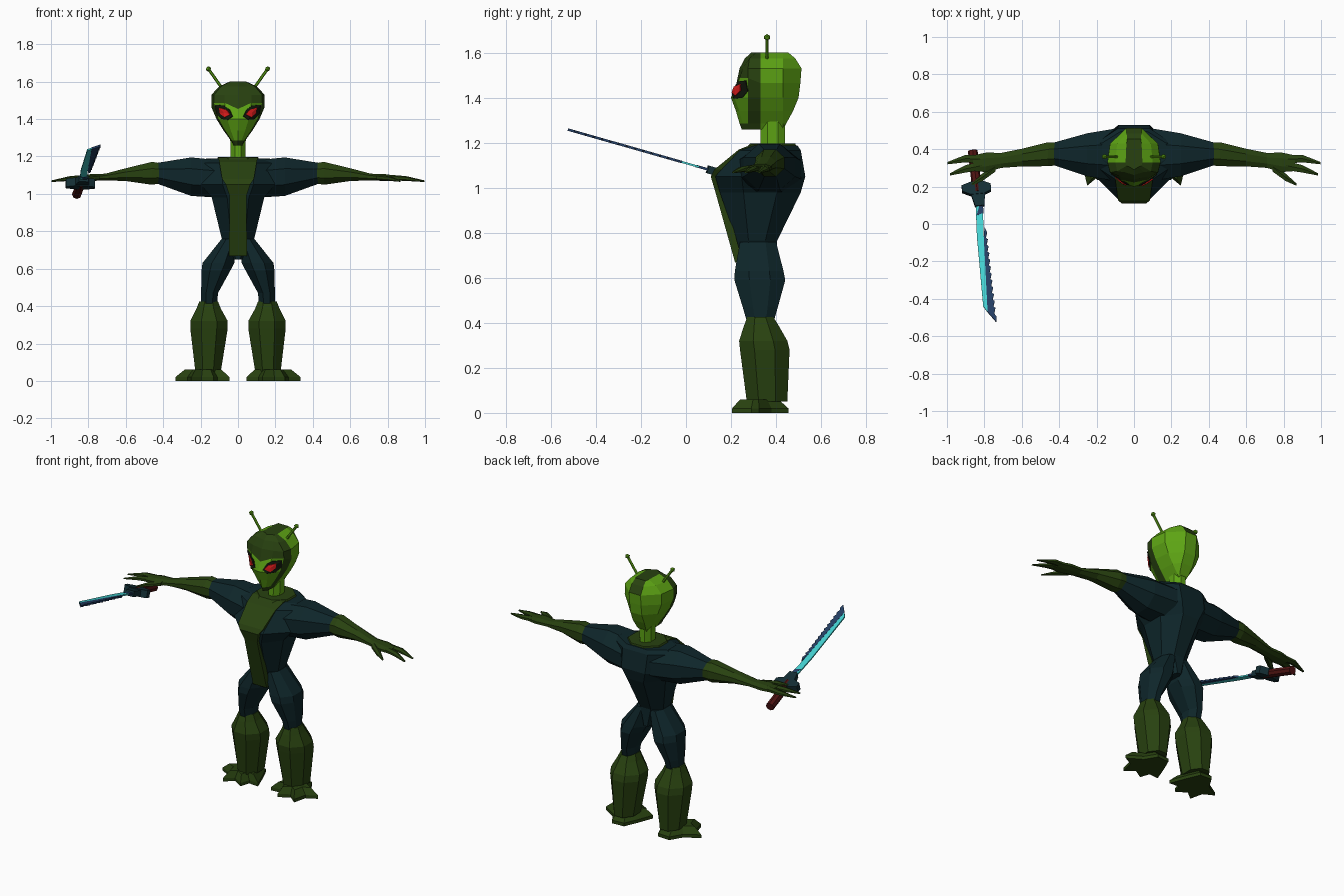
import bpy, bmesh
from math import pi, cos, sin
from mathutils import Matrix, Vector
from mathutils.bvhtree import BVHTree

if "Cube" in bpy.data.objects:
    bpy.data.objects.remove(bpy.data.objects["Cube"])


def material(name, r, g, b):
    m = bpy.data.materials.new(name)
    m.use_nodes = True
    m.diffuse_color = (r, g, b, 1)
    m.node_tree.nodes["Principled BSDF"].inputs["Base Color"].default_value = (r, g, b, 1)
    return m


SKIN = material("bright green skin", .11, .37, .007)
ARMOR = material("dark green armor", .021, .053, .005)
SUIT = material("dark teal suit", .0044, .019, .023)
RED = material("red eye", .75, .012, .012)
BLACK = material("black eye rim", .006, .009, .004)
CYAN = material("cyan blade", .06, .66, .66)
NAVY = material("navy blade", .018, .05, .13)
GUARD = material("teal guard", .007, .028, .035)
GRIP = material("dark red grip", .08, .007, .006)


def finish(name, bm, *mats):
    bmesh.ops.recalc_face_normals(bm, faces=bm.faces)
    mesh = bpy.data.meshes.new(name)
    bm.to_mesh(mesh)
    bm.free()
    for m in mats:
        mesh.materials.append(m)
    obj = bpy.data.objects.new(name, mesh)
    bpy.context.collection.objects.link(obj)
    return obj


def skin_rings(bm, rings):
    """Bridge closed rings of points and cap the ends."""
    vs = [[bm.verts.new(p) for p in ring] for ring in rings]
    n = len(vs[0])
    grid = []
    for a, b in zip(vs, vs[1:]):
        grid.append([bm.faces.new((a[i], a[(i + 1) % n], b[(i + 1) % n], b[i])) for i in range(n)])
    caps = [bm.faces.new(vs[0]), bm.faces.new(vs[-1])]
    return grid, caps


def loft(name, sections, mat, axis="z", side=1, n=8):
    """Sections: position on axis, two centres, two half sizes."""
    rings = []
    for t, ca, cb, ra, rb in sections:
        ring = []
        for i in range(n):
            ang = 2 * pi * (i + .5) / n
            a = ca + ra * cos(ang) / cos(pi / n)
            b = cb + rb * sin(ang) / cos(pi / n)
            ring.append((side * a, b, t) if axis == "z" else (side * t, a, b))
        rings.append(ring)
    bm = bmesh.new()
    skin_rings(bm, rings)
    return finish(name, bm, mat)


def prism(name, outline, levels, mat, matrix=Matrix(), side=1):
    """Flat outline stacked at (height, scale) levels."""
    c = sum((Vector(p) for p in outline), Vector((0, 0))) / len(outline)
    rings = []
    for h, s in levels:
        pts = [c + (Vector(p) - c) * s for p in outline]
        rings.append([matrix @ Vector((side * p.x, p.y, h)) for p in pts])
    bm = bmesh.new()
    skin_rings(bm, rings)
    return finish(name, bm, mat)


# Torso, neck and collar
loft("torso", [(.65, 0, .325, .03, .08), (.765, 0, .315, .088, .09), (.98, 0, .33, .14, .18),
               (1.05, 0, .33, .2, .2), (1.165, 0, .37, .21, .14), (1.188, 0, .39, .17, .105)], SUIT)
loft("collar", [(1.165, 0, .375, .125, .12), (1.197, 0, .385, .107, .1)], ARMOR)
loft("neck", [(1.17, 0, .385, .038, .055), (1.3, 0, .385, .042, .055)], SKIN)

# Chest plate: bent strip with thickness
bm = bmesh.new()
rows = []
for z, y, w in [(1.195, .3, .107), (1.17, .235, .1), (1.08, .125, .085),
                (1.05, .11, .065), (.99, .128, .045), (.668, .218, .048)]:
    rows.append([bm.verts.new((s * w, y + d, z)) for d in (0, .035) for s in ((-1, 1) if d == 0 else (1, -1))])
for a, b in zip(rows, rows[1:]):
    for i in range(4):
        bm.faces.new((a[i], a[(i + 1) % 4], b[(i + 1) % 4], b[i]))
bm.faces.new(rows[0])
bm.faces.new(rows[-1])
finish("chest_plate", bm, ARMOR)

# Head: rings of height, half width, front and back
bm = bmesh.new()
rings = []
for z, w, fy, by in [(1.258, .022, .248, .42), (1.285, .038, .238, .445), (1.34, .078, .222, .475),
                     (1.4, .115, .2, .5), (1.465, .143, .222, .508), (1.53, .142, .238, .513),
                     (1.575, .1, .262, .485), (1.6, .045, .29, .455)]:
    lift = .022 if w == .143 else 0
    half = [(w * .5, fy + .015, z + lift), (w * .9, max(fy + .02, .275), z + lift), (w, .33, z),
            (w * .9, .43, z), (min(.04, w * .8), by, z)]
    rings.append([(0, fy, z - lift / 2)] + half + [(-x, y, h) for x, y, h in reversed(half)])
grid, caps = skin_rings(bm, rings)
for r, row in enumerate(grid):
    for c, face in enumerate(row):
        col = min(c, 10 - c)
        hood = col == 2 or (col < 2 and (r == 0 or r > 3)) or (col == 5 and r > 4)
        face.material_index = 1 if hood else 0
caps[1].material_index = 1
bmesh.ops.recalc_face_normals(bm, faces=bm.faces)
surface = BVHTree.FromBMesh(bm)
finish("head", bm, SKIN, ARMOR)


def eye(name, outline, lift, mat, side):
    """Thin plate laid onto the face."""
    cx = sum(p[0] for p in outline) / len(outline)
    cz = sum(p[1] for p in outline) / len(outline)
    bm = bmesh.new()
    vs = []
    for x, z in [(cx, cz)] + outline:
        hit = surface.ray_cast(Vector((side * x, -1, z)), Vector((0, 1, 0)))[0]
        vs.append(bm.verts.new((side * x, hit.y - lift, z)))
    rim = vs[1:]
    for i, v in enumerate(rim):
        bm.faces.new((vs[0], v, rim[(i + 1) % len(rim)]))
    obj = finish(name, bm, mat)
    mod = obj.modifiers.new("thickness", "SOLIDIFY")
    mod.thickness, mod.offset = .006, 0


def rod(name, start, end, radius, mat, n=6):
    d = Vector(end) - Vector(start)
    bm = bmesh.new()
    m = Matrix.Translation((Vector(start) + Vector(end)) / 2) @ d.to_track_quat("Z", "Y").to_matrix().to_4x4()
    bmesh.ops.create_cone(bm, cap_ends=True, segments=n, radius1=radius, radius2=radius, depth=d.length, matrix=m)
    return finish(name, bm, mat)


FOOT = [(.12, .45), (.2, .455), (.245, .38), (.335, .325), (.27, .29), (.25, .205), (.195, .25),
        (.13, .21), (.11, .27), (.045, .265), (.085, .37)]
RIM = [(.028, 1.415), (.045, 1.45), (.075, 1.472), (.122, 1.476), (.114, 1.43), (.088, 1.4), (.055, 1.396)]
IRIS = [(.042, 1.424), (.06, 1.449), (.1, 1.461), (.095, 1.43), (.072, 1.409)]
FINGERS = {"outer": ((.8, .345), (.9, .35), (.998, .325)),
           "middle": ((.8, .315), (.9, .295), (.985, .265)),
           "thumb": ((.74, .305), (.81, .25), (.87, .21))}

# Paired parts
for label, s in (("left", 1), ("right", -1)):
    eye(label + "_eye_rim", RIM, .004, BLACK, s)
    eye(label + "_eye", IRIS, .011, RED, s)
    tip = (s * .158, .36, 1.668)
    rod(label + "_antenna", (s * .075, .36, 1.55), tip, .008, SKIN)
    bm = bmesh.new()
    bmesh.ops.create_icosphere(bm, subdivisions=1, radius=.015, matrix=Matrix.Translation(tip))
    finish(label + "_antenna_tip", bm, SKIN)

    loft(label + "_shoulder", [(.1, .37, 1.08, .14, .1), (.25, .37, 1.092, .115, .103),
                               (.43, .375, 1.11, .06, .056)], SUIT, "x", s)
    loft(label + "_forearm", [(.42, .375, 1.11, .062, .055), (.46, .373, 1.11, .064, .061),
                              (.6, .355, 1.103, .047, .034), (.71, .34, 1.09, .04, .018),
                              (.79, .33, 1.087, .052, .018), (.86, .325, 1.083, .042, .013)], ARMOR, "x", s)
    for finger, path in FINGERS.items():
        sizes = ((.024, 1.088), (.02, 1.082), (.006, 1.068))
        loft(f"{label}_{finger}_finger", [(x, y, z, w, w * .55) for (x, y), (w, z) in zip(path, sizes)],
             ARMOR, "x", s, 6)

    loft(label + "_thigh", [(.76, .045, .32, .042, .08), (.63, .105, .325, .085, .108), (.59, .118, .328, .077, .113),
                            (.47, .152, .33, .045, .078), (.4, .155, .33, .042, .058)], SUIT, "z", s)
    loft(label + "_boot", [(.425, .157, .33, .05, .058), (.385, .157, .335, .066, .078), (.32, .155, .343, .1, .107),
                           (.28, .155, .35, .1, .11), (.05, .16, .36, .068, .09)], ARMOR, "z", s)
    prism(label + "_foot", FOOT, [(0, 1), (.02, 1), (.06, .68)], ARMOR, side=s)

# Sword, laid out along its own axis
axis = Vector((.106, -.955, .272)).normalized()
across = (Vector((1, 0, 0)) - axis * axis.x).normalized()
normal = across.cross(axis)
frame = Matrix((across, axis, normal)).transposed().to_4x4()
frame.translation = (-.84, .19, 1.055)


def flat(name, outline, thick, mat):
    prism(name, outline, [(-thick / 2, 1), (thick / 2, 1)], mat, frame)


rod("sword_grip", frame @ Vector((0, -.21, 0)), frame @ Vector((0, .02, 0)), .026, GRIP, 8)
flat("sword_guard", [(-.08, -.02), (-.03, -.035), (.03, -.035), (.075, -.015), (.075, .02), (.035, .035),
                     (-.035, .035), (-.08, .012)], .045, GUARD)
flat("sword_collar", [(-.035, .03), (.04, .03), (.03, .1), (-.02, .1)], .035, GUARD)
flat("blade_edge", [(-.016, .09), (.022, .09), (.008, .27), (-.016, .69), (-.036, .655), (-.028, .26)], .009, CYAN)
teeth = []
count = 12
for i in range(count):
    t = .25 + .46 * i / count
    teeth += [(.028, t), (.018, t + .03)]
flat("blade_spine", [(-.016, .69), (.008, .27), (.018, .22)] + teeth + [(.028, .72), (.024, .75)], .011, NAVY)
flat("blade_root", [(.006, .09), (.024, .09), (.02, .14), (-.018, .15)], .011, NAVY)
